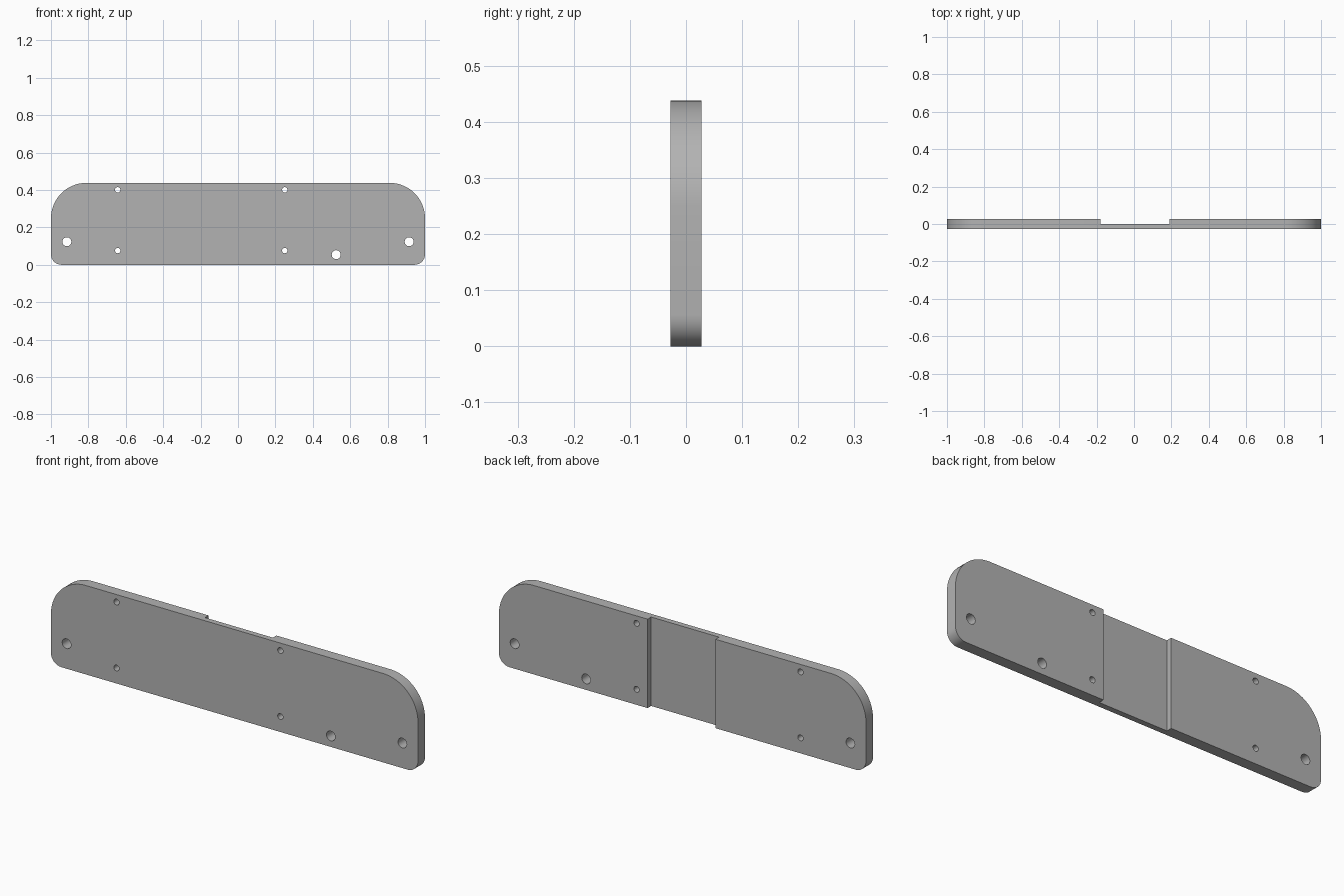
import bpy, bmesh
from math import radians, sin, cos, pi

cube = bpy.data.objects.get("Cube")
if cube:
    bpy.data.objects.remove(cube, do_unlink=True)

WIDTH, HEIGHT, THICK = 2.0, 0.438, 0.055
TOP_R, BOTTOM_R = 0.19, 0.056

grey = bpy.data.materials.new("plate grey")
grey.use_nodes = True
colour = (0.45, 0.45, 0.45, 1)
grey.diffuse_color = colour
grey.node_tree.nodes["Principled BSDF"].inputs["Base Color"].default_value = colour


def extrude(name, outline, y0, y1):
    """Solid from an x-z outline, pushed from y0 to y1."""
    bm = bmesh.new()
    face = bm.faces.new([bm.verts.new((x, y0, z)) for x, z in outline])
    new = bmesh.ops.extrude_face_region(bm, geom=[face])["geom"]
    verts = [v for v in new if isinstance(v, bmesh.types.BMVert)]
    bmesh.ops.translate(bm, verts=verts, vec=(0, y1 - y0, 0))
    bmesh.ops.recalc_face_normals(bm, faces=bm.faces)
    mesh = bpy.data.meshes.new(name)
    bm.to_mesh(mesh)
    bm.free()
    mesh.materials.append(grey)
    obj = bpy.data.objects.new(name, mesh)
    bpy.context.collection.objects.link(obj)
    return obj


def arc(cx, cz, r, start, sweep, steps):
    angles = [radians(start + sweep * i / steps) for i in range(steps + 1)]
    return [(cx + r * cos(a), cz + r * sin(a)) for a in angles]


# Plate with broad upper and tight lower corner rounds
half = WIDTH / 2
outline = (arc(half - BOTTOM_R, BOTTOM_R, BOTTOM_R, -90, 90, 8)
           + arc(half - TOP_R, HEIGHT - TOP_R, TOP_R, 0, 90, 16)
           + arc(TOP_R - half, HEIGHT - TOP_R, TOP_R, 90, 90, 16)
           + arc(BOTTOM_R - half, BOTTOM_R, BOTTOM_R, 180, 90, 8))
plate = extrude("mounting_plate", outline, -THICK / 2, THICK / 2)

# Full-height channel in the back
cutters = [extrude("channel_cutter",
                   [(-0.18, -0.1), (0.19, -0.1), (0.19, 0.6), (-0.18, 0.6)],
                   0.0, 0.1)]

# Through holes: four small screw holes and three larger bolt holes
holes = [(x, z, 0.0145) for x in (-0.643, 0.25) for z in (0.401, 0.076)]
holes += [(x, z, 0.024) for x, z in ((-0.915, 0.123), (0.915, 0.123), (0.525, 0.054))]
for x, z, r in holes:
    ring = arc(x, z, r, 0, 360, 24)[:-1]
    cutters.append(extrude("hole_cutter", ring, -0.1, 0.1))

bpy.ops.object.select_all(action='DESELECT')
plate.select_set(True)
bpy.context.view_layer.objects.active = plate
for cutter in cutters:
    mod = plate.modifiers.new("cut", 'BOOLEAN')
    mod.operation = 'DIFFERENCE'
    mod.solver = 'EXACT'
    mod.object = cutter
    bpy.ops.object.modifier_apply(modifier=mod.name)
    bpy.data.objects.remove(cutter, do_unlink=True)

bpy.ops.object.shade_smooth_by_angle(angle=radians(30))
